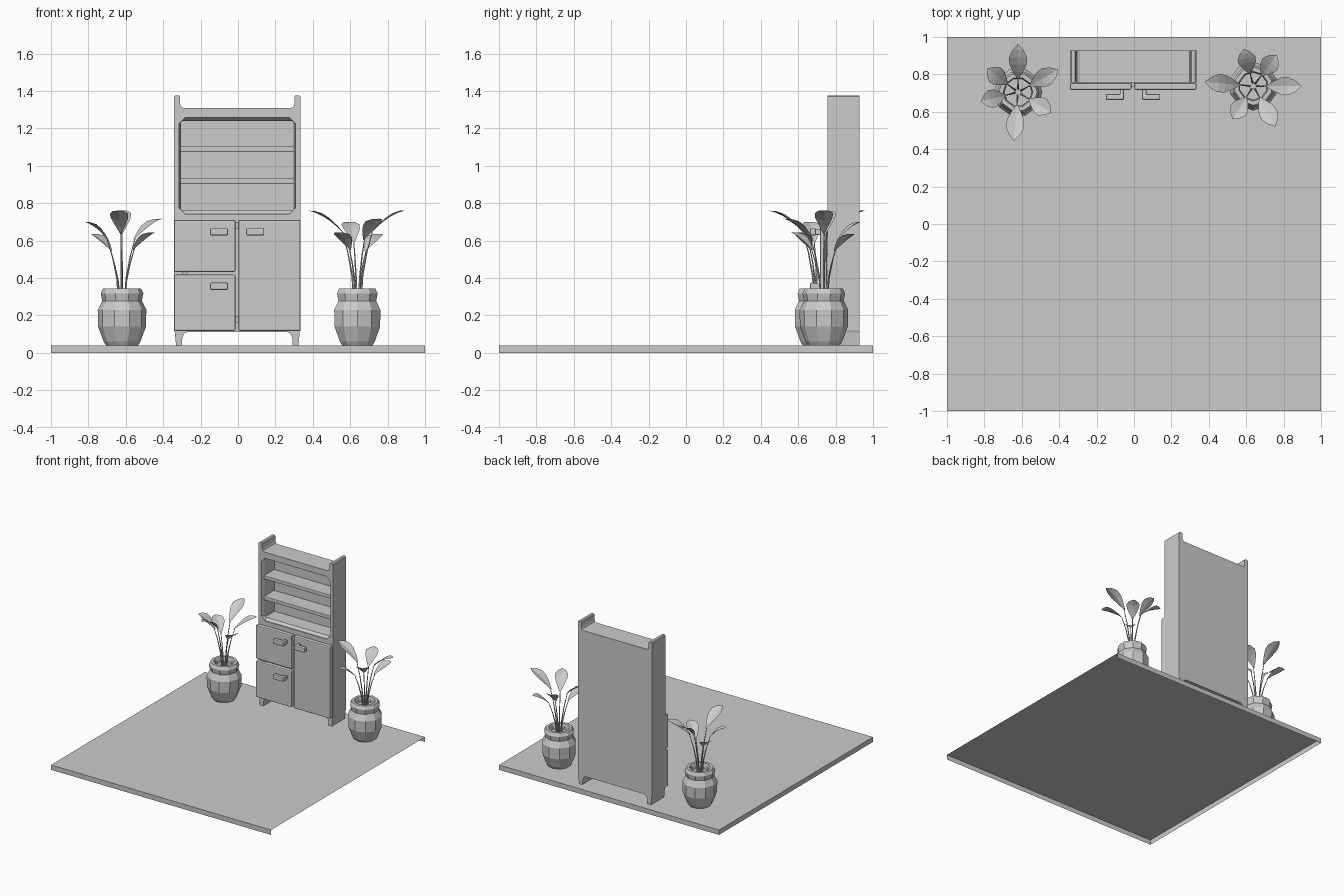
import bpy, bmesh, math
from mathutils import Vector, Matrix

if "Cube" in bpy.data.objects:
    bpy.data.objects.remove(bpy.data.objects["Cube"])

CX = -0.004  # cabinet centre line


def make(name, bm, recalc=True):
    if recalc:
        bmesh.ops.recalc_face_normals(bm, faces=bm.faces)
    me = bpy.data.meshes.new(name)
    bm.to_mesh(me)
    bm.free()
    ob = bpy.data.objects.new(name, me)
    bpy.context.collection.objects.link(ob)
    return ob


def box(name, x, y, z, bevel=0.0, drop=()):
    bm = bmesh.new()
    c = [(a + b) / 2 for a, b in (x, y, z)]
    s = [b - a for a, b in (x, y, z)]
    bmesh.ops.create_cube(bm, size=1, matrix=Matrix.Translation(c) @ Matrix.Diagonal((*s, 1)))
    if bevel:
        bmesh.ops.bevel(bm, geom=bm.edges[:], offset=bevel, segments=2, profile=0.5, affect='EDGES')
    bm.normal_update()
    gone = [f for f in bm.faces if any(f.normal.dot(Vector(d)) > 0.9 for d in drop)]
    bmesh.ops.delete(bm, geom=gone, context='FACES')
    return make(name, bm, recalc=not drop)


def loft(bm, rings):
    rows = [[bm.verts.new(p) for p in r] for r in rings]
    for a, b in zip(rows, rows[1:]):
        n = len(a)
        for i in range(n):
            bm.faces.new((a[i], a[(i + 1) % n], b[(i + 1) % n], b[i]))
    bm.faces.new(rows[0])
    bm.faces.new(rows[-1])


# Floor slab, open underneath and on its right side
box("floor", (-1, 1), (-1, 1), (0, 0.04), drop=((0, 0, -1), (1, 0, 0)))

# Cabinet carcass: mirrored outline with raised side posts and feet
half = [(0.285, 1.308), (0.300, 1.315), (0.306, 1.33), (0.306, 1.370), (0.312, 1.377),
        (0.331, 1.377), (0.338, 1.370), (0.338, 0.12), (0.334, 0.11), (0.327, 0.04), (0.297, 0.04),
        (0.293, 0.085), (0.282, 0.105), (0.265, 0.112)]
outline = [(CX + x, z) for x, z in half] + [(CX - x, z) for x, z in reversed(half)]
bm = bmesh.new()
loft(bm, [[(x, y, z) for x, z in outline] for y in (0.757, 0.927)])
carcass = make("cabinet_carcass", bm)


def octagon(w, z0, z1, c, y):
    q = [(w, z0 + c), (w, z1 - c), (w - c, z1), (c - w, z1),
         (-w, z1 - c), (-w, z0 + c), (c - w, z0), (w - c, z0)]
    return [(CX + x, y, z) for x, z in q]


# Recess for the open shelves
bm = bmesh.new()
loft(bm, [octagon(0.314, 0.741, 1.259, 0.035, 0.74), octagon(0.312, 0.743, 1.257, 0.033, 0.765),
          octagon(0.303, 0.760, 1.243, 0.006, 0.785), octagon(0.300, 0.762, 1.240, 0.006, 0.905)])
cutter = make("recess_cutter", bm)
mod = carcass.modifiers.new("recess", 'BOOLEAN')
mod.object = cutter
mod.operation = 'DIFFERENCE'
mod.solver = 'EXACT'
bpy.context.view_layer.objects.active = carcass
bpy.ops.object.modifier_apply(modifier=mod.name)
bpy.data.objects.remove(cutter)

for z in (0.903, 1.074):
    box("shelf", (CX - 0.304, CX + 0.304), (0.775, 0.908), (z, z + 0.03), 0.004)

# Doors
doors = [("upper_left_door", -0.342, -0.014, 0.433, 0.711),
         ("lower_left_door", -0.342, -0.014, 0.118, 0.418),
         ("right_door", 0.002, 0.334, 0.118, 0.711)]
for name, x0, x1, z0, z1 in doors:
    box(name, (x0, x1), (0.717, 0.754), (z0, z1), 0.008)

# Hinges in the gaps
for z in (0.68, 0.18):
    box("hinge", (-0.014, 0.004), (0.735, 0.76), (z - 0.018, z + 0.018))
box("hinge", (-0.30, -0.27), (0.735, 0.76), (0.41, 0.44))

# L-shaped handles
for s, x, z in ((1, -0.053, 0.628), (1, -0.053, 0.337), (-1, 0.043, 0.628)):
    a, b = sorted((x, x - s * 0.097))
    box("handle_grip", (a, b), (0.663, 0.695), (z, z + 0.038), 0.007)
    a, b = sorted((x - s * 0.001, x - s * 0.023))
    box("handle_stem", (a, b), (0.68, 0.72), (z + 0.003, z + 0.035), 0.003)


# Potted plants
POT = [(0.085, 0.04), (0.098, 0.06), (0.128, 0.14), (0.130, 0.23), (0.106, 0.278),
       (0.114, 0.318), (0.102, 0.344), (0.080, 0.344), (0.074, 0.325), (0.074, 0.30)]
# direction in degrees, tip radius, tip height
LEAVES = [(90, 0.257, 0.762), (29, 0.246, 0.717), (-32, 0.208, 0.643),
          (-95, 0.260, 0.760), (194, 0.205, 0.700), (143, 0.208, 0.635)]


def leaf_and_stem(name, place, angle, r_tip, z_tip):
    m = place @ Matrix.Rotation(math.radians(angle), 4, 'Z')
    r0, rise = 0.070, (z_tip - 0.30) * 0.27
    z0 = z_tip - rise
    # leaf: arched midrib with both halves folded upward
    bm = bmesh.new()
    rows = []
    for t, w in ((0, 0.004), (0.2, 0.027), (0.42, 0.046), (0.62, 0.049), (0.83, 0.030), (1, 0.001)):
        r = r0 + (r_tip - r0) * t
        z = z0 + rise * (1.65 * t - 0.65 * t * t)
        rows.append([bm.verts.new(m @ Vector((r, k * w, z + abs(k) * w * 0.25))) for k in (-1, 0, 1)])
    for a, b in zip(rows, rows[1:]):
        for i in (0, 1):
            bm.faces.new((a[i], a[i + 1], b[i + 1], b[i]))
    make(name + "_leaf", bm)
    # stem: thin tapered tube curving outward
    bm = bmesh.new()
    rings = []
    for t in (0, 0.35, 0.7, 1):
        r = 0.018 + (r0 + 0.01 - 0.018) * t ** 1.8
        z = 0.29 + (z0 + 0.008 - 0.29) * t
        s = 0.006 - 0.0035 * t
        rings.append([m @ Vector((r + s * math.cos(a), s * math.sin(a), z))
                      for a in (math.tau * i / 5 for i in range(5))])
    loft(bm, rings)
    make(name + "_stem", bm)


def plant(name, x, y, turn):
    place = Matrix.Translation((x, y, 0)) @ Matrix.Rotation(math.radians(turn), 4, 'Z')
    bm = bmesh.new()
    loft(bm, [[place @ Vector((r * math.cos(a), r * math.sin(a), z))
               for a in (math.tau * i / 10 for i in range(10))] for r, z in POT])
    make(name + "_pot", bm)
    for leaf in LEAVES:
        leaf_and_stem(name, place, *leaf)


plant("left_plant", -0.62, 0.705, 0)
plant("right_plant", 0.638, 0.737, -90)
